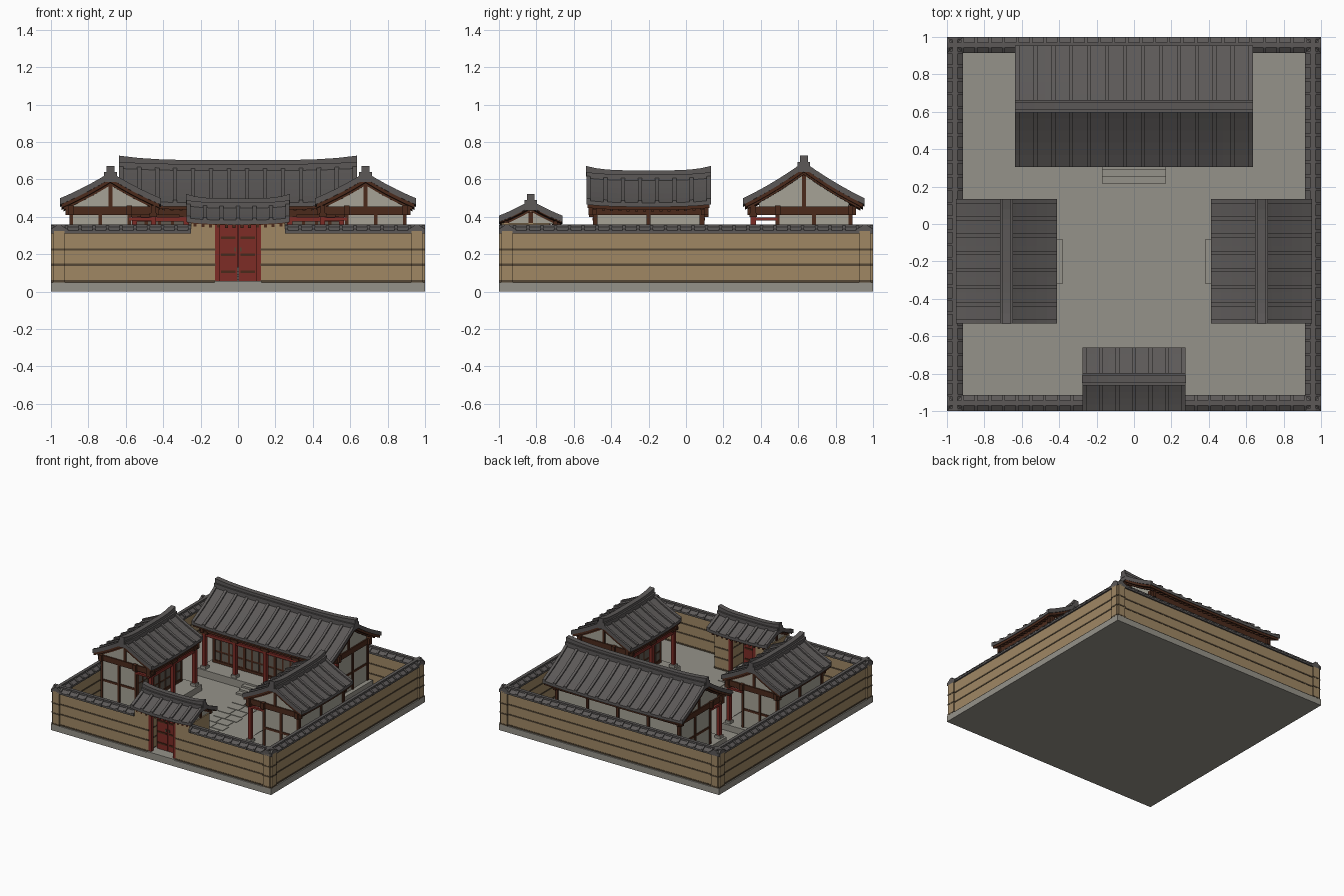
import bpy, bmesh
from math import pi
from mathutils import Matrix, Vector

cube = bpy.data.objects.get("Cube")
if cube:
    bpy.data.objects.remove(cube)


def material(name, r, g, b):
    m = bpy.data.materials.new(name)
    col = [(c / 255) ** 2.2 for c in (r, g, b)] + [1]
    m.use_nodes = True
    m.diffuse_color = col
    m.node_tree.nodes["Principled BSDF"].inputs["Base Color"].default_value = col
    return m


stone = material("grey stone", 148, 145, 136)
earth = material("tan earth", 158, 134, 100)
seam = material("dark seam", 84, 72, 56)
tile = material("roof tile", 92, 89, 88)
wood = material("brown wood", 76, 46, 33)
red = material("red wood", 124, 48, 42)
plaster = material("pale plaster", 164, 161, 149)
lattice = material("lattice panel", 98, 91, 82)

parts = {}


def part(name, mat):
    if name not in parts:
        parts[name] = (bmesh.new(), mat)
    return parts[name][0]


# Skin a run of matching closed rings
def loft(name, mat, rings, M=Matrix()):
    bm = part(name, mat)
    vs = [[bm.verts.new(M @ Vector(p)) for p in ring] for ring in rings]
    n = len(vs[0])
    for a, b in zip(vs, vs[1:]):
        for i in range(n):
            j = (i + 1) % n
            bm.faces.new((a[i], a[j], b[j], b[i]))
    bm.faces.new(vs[0][::-1])
    bm.faces.new(vs[-1])


def box(name, mat, x, y, z, M=Matrix()):
    loft(name, mat, [[(x[0], y[0], h), (x[1], y[0], h), (x[1], y[1], h), (x[0], y[1], h)] for h in z], M)


def slope(t, apex, eave):
    t = abs(t)
    return apex - (apex - eave) * (t + 0.2 * t * (1 - t))


# Gable-shaped sheet centred on x = cx, with its ends curling up
def sheet(name, mat, cx, length, half, apex, eave, dz, thick, M, full, reach=1):
    ts = [i / 5 * reach for i in range(-5, 6)]
    rings = []
    steps = 8 if length > 0.1 else 1
    for k in range(steps + 1):
        x = cx + (k / steps - 0.5) * length
        lift = dz + 0.012 * abs(2 * x / full) ** 3
        top = [(x, t * half, slope(t, apex, eave) + lift) for t in ts]
        rings.append(top + [(a, b, c - thick) for a, b, c in reversed(top)])
    loft(name, mat, rings, M)


def ridge(name, length, half, z0, z1, rise, M):
    rings = []
    for k in range(13):
        u = k / 6 - 1
        x, top = u * length / 2, z1 + rise * abs(u) ** 4
        rings.append([(x, -half, z0), (x, half, z0), (x, half, top), (x, -half, top)])
    loft(name, tile, rings, M)


def roof(name, length, half, apex, eave, gaps, M, small=1.0):
    sheet(name + "_roof", tile, 0, length, half, apex, eave, 0, 0.022, M, length)
    sheet(name + "_soffit", wood, 0, length - 0.012, half, apex, eave, -0.022, 0.02 * small, M, length, 0.97)
    for k in range(gaps + 1):
        x = (k / gaps - 0.5) * (length - 0.022)
        sheet(name + "_tile_ribs", tile, x, 0.022, half, apex, eave, 0.012, 0.02, M, length)
    for k in range(gaps * 2):
        x = ((k + 0.5) / gaps / 2 - 0.5) * (length - 0.05)
        sheet(name + "_rafters", wood, x, 0.016, half, apex, eave, -0.03, 0.012 + 0.012 * small, M, length, 0.93)
    ridge(name + "_ridge_base", length, 0.034, apex - 0.03, apex + 0.012, 0.012, M)
    ridge(name + "_ridge", length + 0.004, 0.021, apex, apex + 0.033, 0.024, M)


def gable(name, x, half, apex, eave, base, M):
    ts = [i / 4 * 0.74 for i in range(-4, 5)]
    for s in (-1, 1):
        rings = []
        for dx in (0, 0.02):
            top = [(s * (x - dx), t * half, max(base + 0.001, slope(t, apex, eave) - 0.036)) for t in ts]
            rings.append(top + [(s * (x - dx), t * half, base) for t in (0.74, -0.74)])
        loft(name + "_gable", plaster, rings, M)
        xs = sorted((s * (x - 0.01), s * (x + 0.007)))
        box(name + "_king_post", wood, xs, (-0.011, 0.011), (base, apex - 0.04), M)


# Timber hall: ridge along local x, veranda towards local -y
def hall(name, M, bays, hx, post_y, wall_y, back_y, length, half, apex, gaps, plat, step_half, steps):
    eave, deck, top = 0.475, plat, 0.41
    roof(name, length, half, apex, eave, gaps, M)
    gable(name, hx, half, apex, eave, top + 0.03, M)
    box(name + "_platform", stone, (-hx - 0.035, hx + 0.035), (post_y - 0.035, back_y + 0.02), (0.04, deck), M)
    for i in range(steps):
        y = post_y - 0.035
        box(name + "_steps", stone, (-step_half, step_half), (y - 0.036 * (steps - i), y),
            (0.04, 0.05 + (deck - 0.05) * (i + 1) / (steps + 1)), M)
    box(name + "_walls", plaster, (-hx, hx), (wall_y, back_y), (deck, top + 0.02), M)
    # Ring beams and ties
    for y in (post_y, wall_y, back_y):
        box(name + "_long_beams", wood, (-hx - 0.03, hx + 0.03), (y - 0.014, y + 0.014), (top, top + 0.05), M)
    box(name + "_red_tie", red, (-hx, hx), (post_y - 0.009, post_y + 0.009), (top - 0.035, top - 0.012), M)
    for s in (-1, 1):
        xs = (s * hx - 0.011, s * hx + 0.011)
        box(name + "_end_beams", wood, xs, (post_y - 0.03, back_y + 0.03), (top, top + 0.045), M)
        box(name + "_end_ties", red, xs, (post_y, wall_y), (top - 0.03, top - 0.014), M)
        box(name + "_mid_rails", wood, (s * hx - 0.005, s * hx + 0.005), (wall_y, back_y), (0.24, 0.258), M)
        mid = (wall_y + back_y) / 2
        for y in (wall_y, mid, back_y):
            box(name + "_end_studs", wood, (s * hx - 0.008, s * hx + 0.008), (y - 0.01, y + 0.01), (deck, top), M)
    # Posts, bases and back studs
    for i in range(bays + 1):
        x = (2 * i / bays - 1) * (hx - 0.006)
        box(name + "_posts", red, (x - 0.014, x + 0.014), (post_y - 0.014, post_y + 0.014), (deck, top + 0.01), M)
        box(name + "_post_bases", stone, (x - 0.024, x + 0.024), (post_y - 0.024, post_y + 0.024), (deck, deck + 0.022), M)
        box(name + "_brackets", wood, (x - 0.035, x + 0.035), (post_y - 0.02, post_y + 0.02), (top - 0.012, top + 0.01), M)
        box(name + "_studs", wood, (x - 0.011, x + 0.011), (wall_y - 0.012, wall_y), (deck, top), M)
        box(name + "_studs", wood, (x - 0.011, x + 0.011), (back_y, back_y + 0.01), (deck, top), M)
    box(name + "_sill", wood, (-hx, hx), (wall_y - 0.01, wall_y), (deck, deck + 0.02), M)
    # Lattice doors, four leaves to a bay
    leaf = 2 * hx / bays / 4
    for i in range(bays * 4):
        x = -hx + i * leaf
        box(name + "_doors", wood, (x, x + leaf), (wall_y - 0.006, wall_y), (deck, top), M)
        for z0, z1 in ((deck + 0.03, deck + 0.09), (deck + 0.105, deck + 0.19), (deck + 0.2, top - 0.02)):
            box(name + "_lattice", lattice, (x + 0.009, x + leaf - 0.009), (wall_y - 0.009, wall_y - 0.004), (z0, z1), M)


def spin(x, y, angle=0.0):
    return Matrix.Translation((x, y, 0)) @ Matrix.Rotation(angle, 4, "Z")


hall("main_hall", spin(0, 0.63), 4, 0.56, -0.27, -0.14, 0.25, 1.27, 0.325, 0.67, 13, 0.11, 0.17, 3)
for side, s in (("left", 1), ("right", -1)):
    hall(side + "_hall", spin(s * 0.682, -0.2, -s * pi / 2), 2, 0.29, -0.23, -0.1, 0.21,
         0.665, 0.27, 0.615, 7, 0.1, 0.12, 1)

# Ground slab and paving
box("ground", stone, (-1, 1), (-1, 1), (0, 0.05))
for r in range(9):
    for c in range(2):
        x, y = -0.11 + c * 0.11 + 0.02 * (r % 2), -0.64 + r * 0.09
        box("paving", stone, (x, x + 0.1), (y, y + 0.08), (0.045, 0.054))


# Earth wall with seams, and a tiled coping; runs along local x at local y = 0
def wall(name, x0, x1, M, coping=True, half=0.03, top=0.325):
    box(name, earth, (x0, x1), (-half, half), (0.05, top), M)
    for z in (0.05, 0.138, 0.22):
        box(name + "_seams", seam, (x0 - 0.002, x1 + 0.002), (-half - 0.003, half + 0.003), (z, z + 0.011), M)
    if not coping:
        return
    pts = [(-0.042, 0.312), (0.042, 0.312), (0.042, 0.326), (0.013, 0.345), (0.013, 0.36),
           (-0.013, 0.36), (-0.013, 0.345), (-0.042, 0.326)]
    loft(name + "_coping", tile, [[(x, y, z) for y, z in pts] for x in (x0, x1)], M)
    n = round((x1 - x0) / 0.075)
    for k in range(n + 1):
        x = x0 + 0.008 + k * (x1 - x0 - 0.016) / n
        for s in (-1, 1):
            rib = [(0.012, 0.34), (0.012, 0.355), (0.043, 0.335), (0.043, 0.312)]
            loft(name + "_coping_ribs", tile, [[(x + d, s * y, z) for y, z in rib] for d in (-0.008, 0.008)], M)


edge = 0.957
wall("back_wall", -0.999, 0.999, spin(0, edge))
for side, s in (("left", 1), ("right", -1)):
    wall(side + "_wall", -0.999, 0.999, spin(s * edge, 0, pi / 2))
    wall(side + "_front_wall", *sorted((s * 0.25, s * 0.999)), spin(0, -edge))
    # Gate flanks and frame
    wall(side + "_gate_flank", *sorted((s * 0.122, s * 0.25)), spin(0, -0.858), False, 0.129, 0.368)
    box("gate_posts", red, sorted((s * 0.098, s * 0.123)), (-0.985, -0.96), (0.05, 0.385))
    box("gate_posts", red, sorted((s * 0.098, s * 0.123)), (-0.75, -0.725), (0.05, 0.385))
    box("gate_doors", red, sorted((s * 0.002, s * 0.1)), (-0.91, -0.89), (0.055, 0.365))
    for z in (0.1, 0.19, 0.28):
        box("gate_straps", wood, sorted((s * 0.014, s * 0.09)), (-0.915, -0.885), (z, z + 0.014))
    box("gate_ring_pulls", seam, sorted((s * 0.01, s * 0.02)), (-0.917, -0.883), (0.215, 0.235))

# Gatehouse
G = spin(0, -0.83)
roof("gate", 0.55, 0.17, 0.465, 0.382, 6, G, 0.3)
gable("gate", 0.24, 0.17, 0.465, 0.382, 0.362, G)
box("gate_step", stone, (-0.125, 0.125), (-1, -0.7), (0.02, 0.057))
box("gate_lintel", wood, (-0.12, 0.12), (-0.975, -0.74), (0.362, 0.385))
for y in (-0.96, -0.7):
    box("gate_beams", wood, (-0.25, 0.25), (y - 0.012, y + 0.012), (0.355, 0.378))

# Turn each part into an object
for name, (bm, mat) in parts.items():
    bmesh.ops.recalc_face_normals(bm, faces=bm.faces)
    mesh = bpy.data.meshes.new(name)
    bm.to_mesh(mesh)
    bm.free()
    mesh.materials.append(mat)
    bpy.context.scene.collection.objects.link(bpy.data.objects.new(name, mesh))
